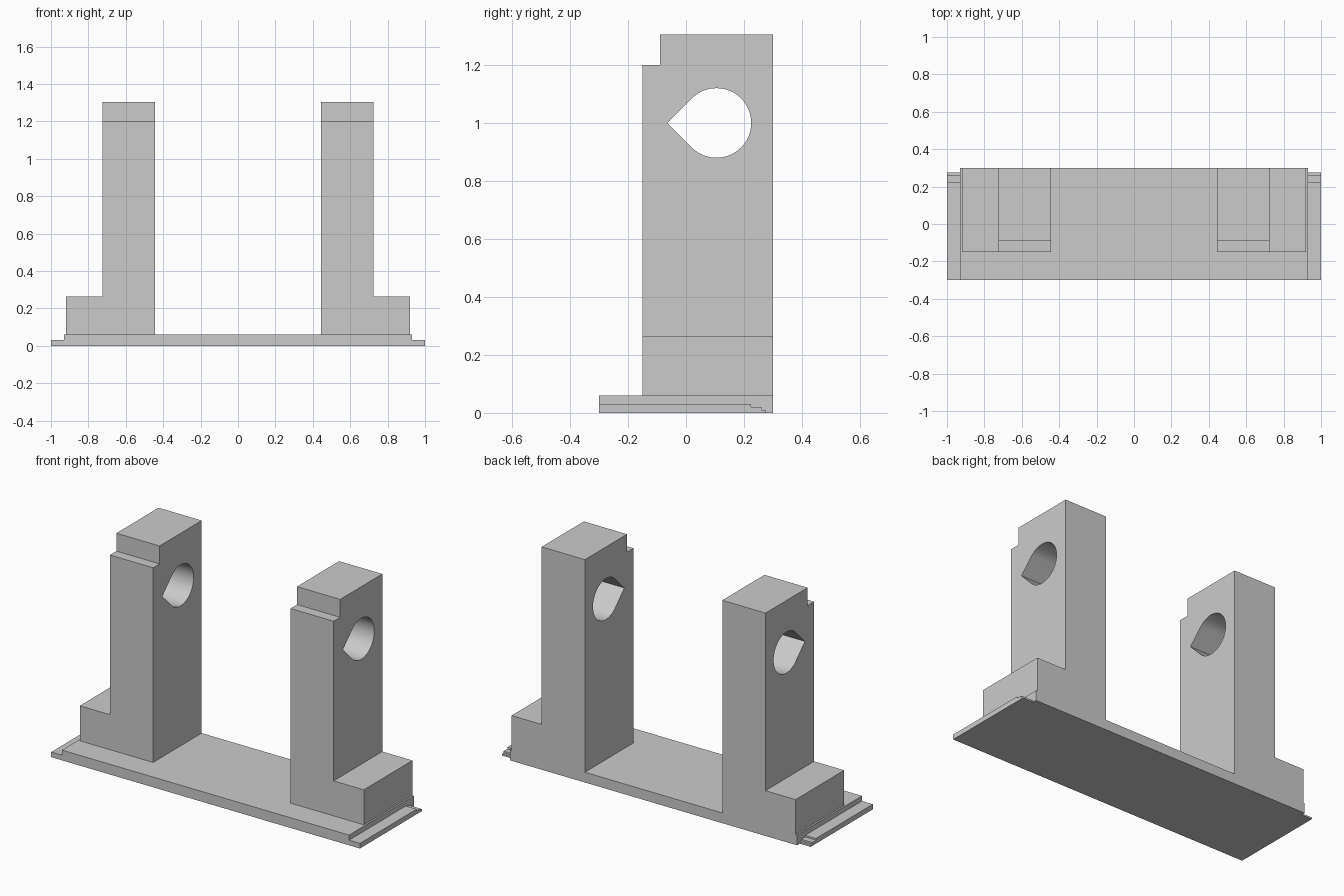
import bpy
import bmesh
from math import cos, sin, radians

cube = bpy.data.objects.get("Cube")
if cube:
    bpy.data.objects.remove(cube, do_unlink=True)

GREY = (0.6, 0.6, 0.6, 1)
grey = bpy.data.materials.new("plain grey")
grey.use_nodes = True
grey.diffuse_color = GREY
grey.node_tree.nodes["Principled BSDF"].inputs["Base Color"].default_value = GREY


def extrude_profile(name, loops, x0, x1):
    """Extrude a y-z outline, with optional hole loops, from x0 to x1."""
    bm = bmesh.new()
    for loop in loops:
        verts = [bm.verts.new((x0, y, z)) for y, z in loop]
        for a, b in zip(verts, verts[1:] + verts[:1]):
            bm.edges.new((a, b))
    bmesh.ops.triangle_fill(bm, edges=bm.edges[:], use_beauty=True)
    result = bmesh.ops.extrude_face_region(bm, geom=bm.faces[:], use_keep_orig=True)
    moved = [v for v in result["geom"] if isinstance(v, bmesh.types.BMVert)]
    bmesh.ops.translate(bm, verts=moved, vec=(x1 - x0, 0, 0))
    bmesh.ops.recalc_face_normals(bm, faces=bm.faces[:])
    bmesh.ops.dissolve_limit(bm, angle_limit=radians(0.5),
                             verts=bm.verts[:], edges=bm.edges[:])
    mesh = bpy.data.meshes.new(name)
    bm.to_mesh(mesh)
    bm.free()
    mesh.materials.append(grey)
    obj = bpy.data.objects.new(name, mesh)
    bpy.context.collection.objects.link(obj)
    bpy.ops.object.select_all(action="DESELECT")
    obj.select_set(True)
    bpy.context.view_layer.objects.active = obj
    bpy.ops.object.shade_smooth_by_angle(angle=radians(30))
    return obj


def rectangle(y0, y1, z0, z1):
    return [(y0, z0), (y1, z0), (y1, z1), (y0, z1)]


# Teardrop hole: round at the back, pointed at the front
RADIUS, HOLE_Y, HOLE_Z, STEPS = 0.12, 0.105, 1.0, 48
teardrop = [(HOLE_Y - RADIUS * 2 ** 0.5, HOLE_Z)]
for i in range(STEPS + 1):
    angle = radians(-135 + 270 * i / STEPS)
    teardrop.append((HOLE_Y + RADIUS * cos(angle), HOLE_Z + RADIUS * sin(angle)))

# Post outline with the step at its front top edge
post = [(-0.15, 0.06), (0.3, 0.06), (0.3, 1.305), (-0.09, 1.305),
        (-0.09, 1.2), (-0.15, 1.2)]

# Thin side rail, stepping down at the back
rail = [(-0.3, 0), (0.275, 0), (0.275, 0.01), (0.26, 0.01), (0.26, 0.02),
        (0.225, 0.02), (0.225, 0.03), (-0.3, 0.03)]

extrude_profile("base_plate", [rectangle(-0.3, 0.3, 0, 0.06)], -0.93, 0.93)
for side, s in (("left", 1), ("right", -1)):
    extrude_profile(side + "_post", [post, teardrop], s * 0.445, s * 0.725)
    extrude_profile(side + "_foot", [rectangle(-0.15, 0.3, 0.06, 0.265)],
                    s * 0.725, s * 0.92)
    extrude_profile(side + "_rail", [rail], s * 0.93, s)
